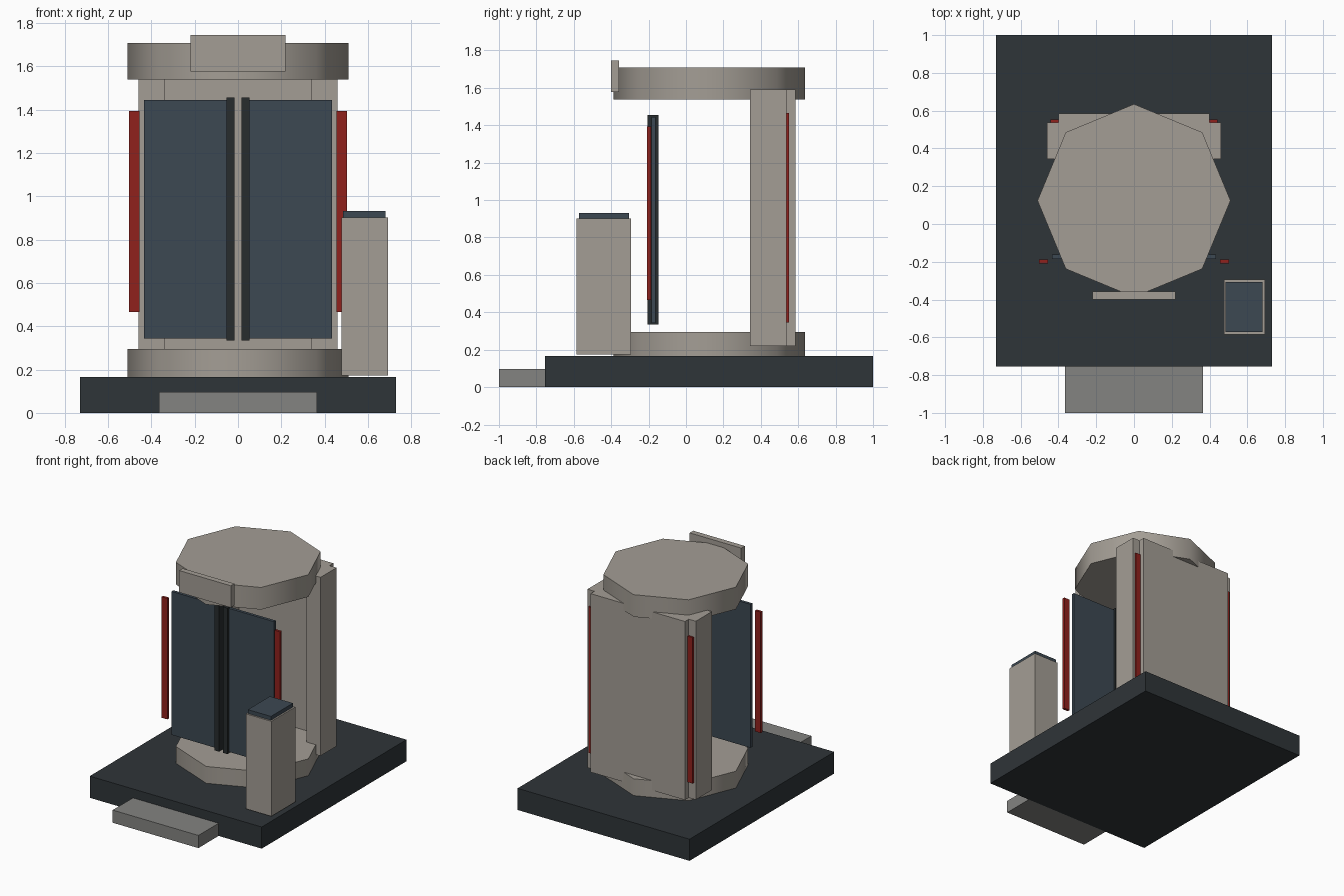
import bpy, math

if "Cube" in bpy.data.objects:
    bpy.data.objects.remove(bpy.data.objects["Cube"])


def material(name, color):
    m = bpy.data.materials.new(name)
    m.diffuse_color = (*color, 1)
    m.use_nodes = True
    m.node_tree.nodes["Principled BSDF"].inputs["Base Color"].default_value = m.diffuse_color
    return m


BLACK = material("dark_base", (0.028, 0.035, 0.04))
GLASS = material("dark_glass", (0.045, 0.065, 0.085))
RED = material("red_light", (0.28, 0.015, 0.012))
BEIGE = material("warm_grey", (0.37, 0.34, 0.30))
STEP = material("step_grey", (0.23, 0.23, 0.22))
POST = material("black_trim", (0.02, 0.025, 0.027))


def box(name, x, y, z, mat):
    """Box from (min, max) ranges on each axis."""
    bpy.ops.mesh.primitive_cube_add(size=1, location=[(a + b) / 2 for a, b in (x, y, z)])
    o = bpy.context.object
    o.name = name
    o.scale = [abs(b - a) for a, b in (x, y, z)]
    bpy.ops.object.transform_apply(location=False, rotation=False, scale=True)
    o.data.materials.append(mat)
    return o


def pair(name, x, y, z, mat):
    """Matching boxes on the right and left."""
    box(name + "_right", x, y, z, mat)
    box(name + "_left", (-x[1], -x[0]), y, z, mat)


def octagon(name, z0, z1):
    bpy.ops.mesh.primitive_cylinder_add(vertices=8, radius=0.511, depth=z1 - z0,
                                        location=(0, 0.124, (z0 + z1) / 2))
    o = bpy.context.object
    o.name = name
    o.data.materials.append(BEIGE)
    bpy.ops.object.shade_smooth_by_angle(angle=math.radians(50))


# Platform and entry step
box("platform", (-0.73, 0.73), (-0.755, 1.0), (0, 0.166), BLACK)
box("entry_step", (-0.364, 0.364), (-1.0, -0.755), (0, 0.097), STEP)

# Eight-sided floor and roof
octagon("floor_disc", 0.166, 0.295)
octagon("roof_disc", 1.538, 1.708)

# Rear shell
box("back_panel", (-0.4, 0.4), (0.495, 0.585), (0.22, 1.59), BEIGE)
pair("side_wall", (0.34, 0.46), (0.343, 0.538), (0.22, 1.59), BEIGE)
pair("rear_light", (0.4, 0.443), (0.536, 0.552), (0.345, 1.465), RED)

# Sliding doors with centre trims and front lights
pair("door", (0.035, 0.434), (-0.185, -0.162), (0.344, 1.445), GLASS)
pair("door_trim", (0.016, 0.054), (-0.206, -0.146), (0.335, 1.455), POST)
pair("front_light", (0.455, 0.503), (-0.208, -0.188), (0.466, 1.394), RED)

# Sign plate above the entrance
box("sign_plate", (-0.219, 0.219), (-0.4, -0.357), (1.577, 1.745), BEIGE)

# Control pedestal
box("control_pedestal", (0.477, 0.693), (-0.585, -0.295), (0.173, 0.902), BEIGE)
box("control_screen", (0.485, 0.681), (-0.573, -0.306), (0.902, 0.932), GLASS)
